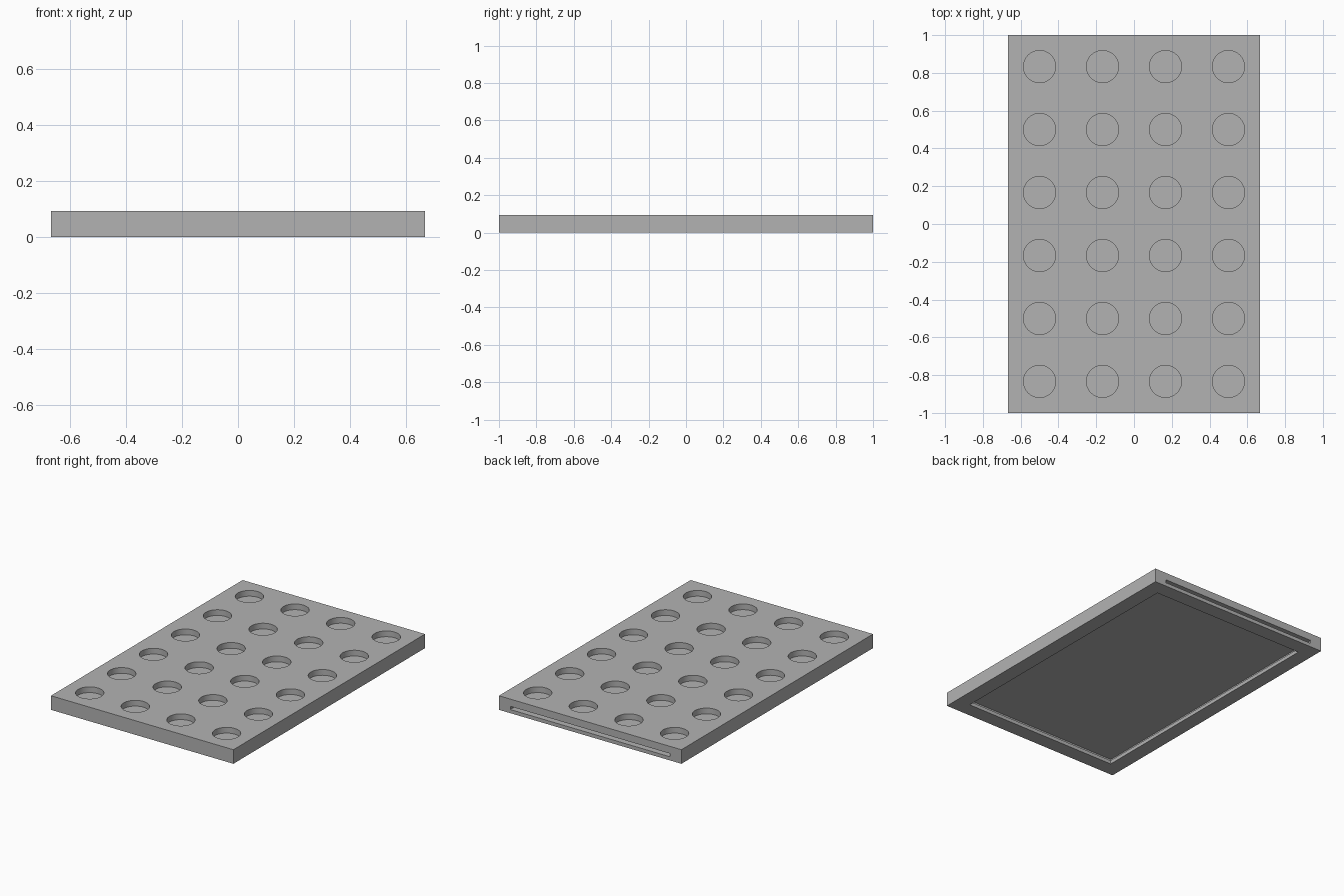
import bpy
import bmesh
from mathutils import Matrix, Vector

cube = bpy.data.objects.get("Cube")
if cube:
    bpy.data.objects.remove(cube, do_unlink=True)

WIDTH, LENGTH, HEIGHT = 1.333, 2.0, 0.093
PITCH = 1 / 3
HOLE_RADIUS, HOLE_FLOOR = 0.085, 0.055
LIP, SLOT_TOP = 0.024, 0.045

grey = bpy.data.materials.new("plain grey")
grey.use_nodes = True
colour = (0.45, 0.45, 0.45, 1)
grey.diffuse_color = colour
grey.node_tree.nodes["Principled BSDF"].inputs["Base Color"].default_value = colour


def add_box(bm, low, high):
    low, high = Vector(low), Vector(high)
    matrix = Matrix.Translation((low + high) / 2) @ Matrix.Diagonal((*(high - low), 1))
    bmesh.ops.create_cube(bm, size=1, matrix=matrix)


def make_object(name, bm):
    mesh = bpy.data.meshes.new(name)
    bm.to_mesh(mesh)
    bm.free()
    mesh.materials.append(grey)
    obj = bpy.data.objects.new(name, mesh)
    bpy.context.collection.objects.link(obj)
    return obj


def box_object(name, low, high):
    bm = bmesh.new()
    add_box(bm, low, high)
    return make_object(name, bm)


# Solid tray block
tray = box_object("tray", (-WIDTH / 2, -LENGTH / 2, 0), (WIDTH / 2, LENGTH / 2, HEIGHT))

# Grid of blind round pockets in the top
bm = bmesh.new()
depth = 0.1
for col in range(4):
    for row in range(6):
        spot = ((col - 1.5) * PITCH, (row - 2.5) * PITCH, HOLE_FLOOR + depth / 2)
        bmesh.ops.create_cone(bm, cap_ends=True, segments=64, radius1=HOLE_RADIUS,
                              radius2=HOLE_RADIUS, depth=depth,
                              matrix=Matrix.Translation(spot))
pockets = make_object("pocket_cutter", bm)

# Sliding sheet slot, open at the back
slot = box_object("slot_cutter", (-0.583, -0.917, LIP), (0.583, 1.1, SLOT_TOP))

# Window in the underside, leaving a retaining lip below the slot
window = box_object("window_cutter", (-0.567, -0.9, -0.1), (0.567, 0.9, (LIP + SLOT_TOP) / 2))

# Cut everything out of the block
cutters = (pockets, slot, window)
for cutter in cutters:
    mod = tray.modifiers.new(cutter.name, "BOOLEAN")
    mod.operation = "DIFFERENCE"
    mod.solver = "EXACT"
    mod.object = cutter

bpy.ops.object.select_all(action="DESELECT")
tray.select_set(True)
bpy.context.view_layer.objects.active = tray
for cutter in cutters:
    bpy.ops.object.modifier_apply(modifier=cutter.name)
for cutter in cutters:
    bpy.data.objects.remove(cutter, do_unlink=True)

bpy.ops.object.shade_smooth_by_angle()
